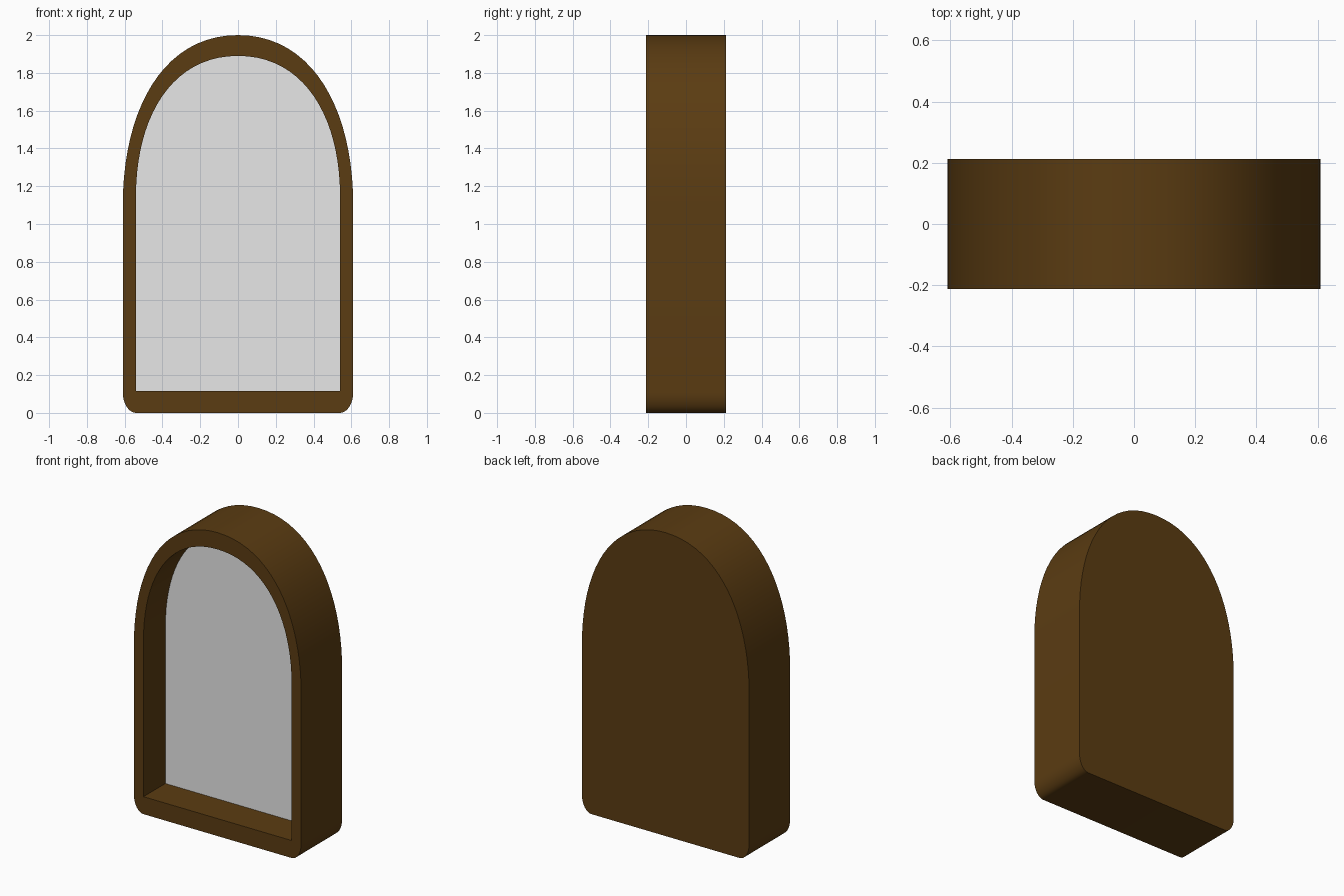
import bpy, bmesh, math

if "Cube" in bpy.data.objects:
    bpy.data.objects.remove(bpy.data.objects["Cube"])

def material(name, rgb):
    m = bpy.data.materials.new(name)
    m.diffuse_color = (*rgb, 1)
    m.use_nodes = True
    m.node_tree.nodes["Principled BSDF"].inputs["Base Color"].default_value = m.diffuse_color
    return m

wood = material("dark wood", (0.104, 0.045, 0.006))
glass = material("silver glass", (0.8, 0.8, 0.8))

FRONT, BACK, RECESS = -0.213, 0.213, 0.015

def bezier(a, b, c, d, n):
    out = []
    for i in range(n + 1):
        t = i / n
        s = 1 - t
        w = (s**3, 3*s*s*t, 3*s*t*t, t**3)
        out.append(tuple(sum(k*p[j] for k, p in zip(w, (a, b, c, d))) for j in (0, 1)))
    return out

def arch(corner, w, spring, h1, top, h2, n=20):
    """Closed (x, z) outline: bottom corner points, straight side, flattened arch, mirrored."""
    right = corner + bezier((w, spring), (w, h1), (h2, top), (0, top), n)
    return right + [(-x, z) for x, z in reversed(right[:-1])]

# Outlines: rounded bottom corners outside, square inside
corner = [(0.54 + 0.07*math.sin(a), 0.11 - 0.11*math.cos(a))
          for a in (math.pi/2*i/8 for i in range(9))]
outer = arch(corner, 0.61, 1.10, 1.60, 2.0, 0.40)
inner = arch([(0.54, 0.115)], 0.54, 1.15, 1.56, 1.89, 0.355)

def loop(bm, pts, y):
    vs = [bm.verts.new((x, y, z)) for x, z in pts]
    es = [bm.edges.new((vs[i], vs[(i+1) % len(vs)])) for i in range(len(vs))]
    return vs, es

def walls(bm, a, b):
    for i in range(len(a)):
        j = (i + 1) % len(a)
        bm.faces.new((a[i], a[j], b[j], b[i]))

def finish(bm, name, mat):
    me = bpy.data.meshes.new(name)
    bm.to_mesh(me)
    bm.free()
    me.materials.append(mat)
    ob = bpy.data.objects.new(name, me)
    bpy.context.collection.objects.link(ob)
    bpy.ops.object.select_all(action='DESELECT')
    ob.select_set(True)
    bpy.context.view_layer.objects.active = ob
    bpy.ops.object.shade_smooth_by_angle(angle=math.radians(30))
    return ob

# Frame: back board, outer sides, front rim and recess walls
bm = bmesh.new()
of, oe = loop(bm, outer, FRONT)
ob_, _ = loop(bm, outer, BACK)
inf, ie = loop(bm, inner, FRONT)
inb, _ = loop(bm, inner, RECESS)
bmesh.ops.triangle_fill(bm, edges=oe + ie, use_beauty=True, normal=(0, -1, 0))
walls(bm, of, ob_)
walls(bm, inf, inb)
bm.faces.new(ob_)
bmesh.ops.recalc_face_normals(bm, faces=bm.faces)
finish(bm, "frame", wood)

# Mirror glass set at the bottom of the recess
bm = bmesh.new()
vs, _ = loop(bm, inner, RECESS)
f = bm.faces.new(vs)
f.normal_update()
if f.normal.y > 0:
    f.normal_flip()
finish(bm, "mirror_glass", glass)
